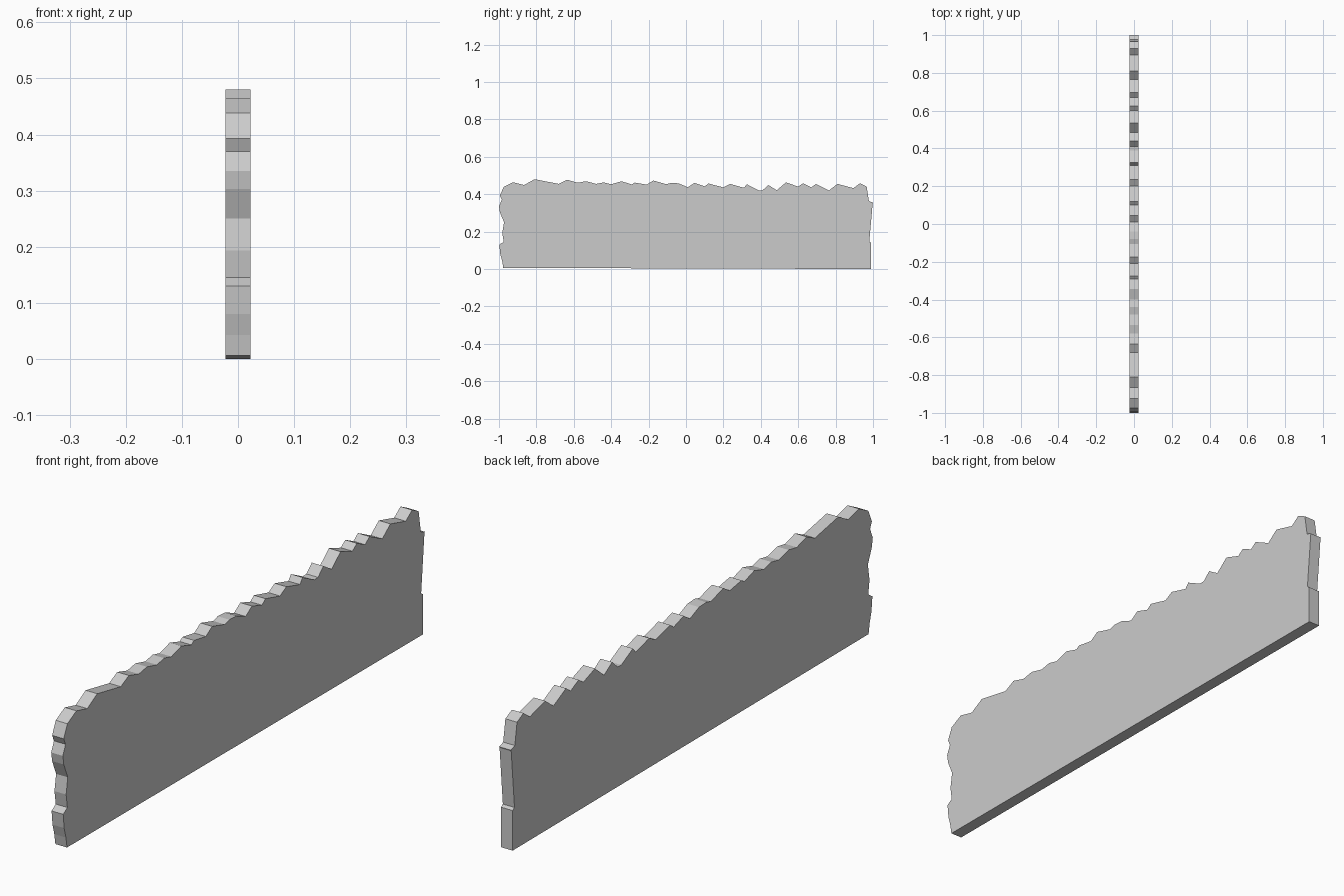
import bpy, bmesh

HALF = 0.0225  # half thickness of the slab

# Outline in (y, z): base, ragged right end, jagged top, ragged left end
base = [(-0.977, 0.006), (0.99, 0.0)]
right_end = [(0.99, 0.14), (0.98, 0.147), (0.998, 0.35), (1.0, 0.355),
             (0.978, 0.363), (0.966, 0.44)]
top = [(0.93, 0.458), (0.895, 0.432), (0.81, 0.455), (0.765, 0.42),
       (0.695, 0.455), (0.67, 0.436), (0.625, 0.458), (0.6, 0.44),
       (0.535, 0.463), (0.485, 0.421), (0.44, 0.449), (0.41, 0.421), (0.39, 0.42),
       (0.325, 0.453), (0.31, 0.434), (0.235, 0.455), (0.2, 0.436),
       (0.12, 0.457), (0.10, 0.442), (0.045, 0.46), (0.01, 0.437),
       (-0.04, 0.458), (-0.08, 0.46), (-0.105, 0.453), (-0.175, 0.473), (-0.21, 0.451),
       (-0.275, 0.462), (-0.29, 0.452), (-0.345, 0.469), (-0.40, 0.453),
       (-0.44, 0.463), (-0.48, 0.455), (-0.535, 0.469), (-0.58, 0.461),
       (-0.635, 0.477), (-0.68, 0.455), (-0.81, 0.48), (-0.865, 0.449),
       (-0.925, 0.464)]
left_end = [(-0.975, 0.438), (-0.995, 0.393), (-0.985, 0.37), (-1.0, 0.335),
            (-0.995, 0.303), (-0.973, 0.25), (-0.982, 0.193), (-0.975, 0.145),
            (-0.998, 0.13), (-0.993, 0.08), (-0.983, 0.043)]

# Torn-edge slab: extrude the outline through the thickness
bm = bmesh.new()
face = bm.faces.new([bm.verts.new((-HALF, y, z))
                     for y, z in base + right_end + top + left_end])
extruded = bmesh.ops.extrude_face_region(bm, geom=[face])["geom"]
bmesh.ops.translate(bm, vec=(2 * HALF, 0, 0),
                    verts=[g for g in extruded if isinstance(g, bmesh.types.BMVert)])
bmesh.ops.recalc_face_normals(bm, faces=bm.faces[:])
mesh = bpy.data.meshes.new("broken_wall_slab")
bm.to_mesh(mesh)
bm.free()
bpy.context.collection.objects.link(bpy.data.objects.new("broken_wall_slab", mesh))
